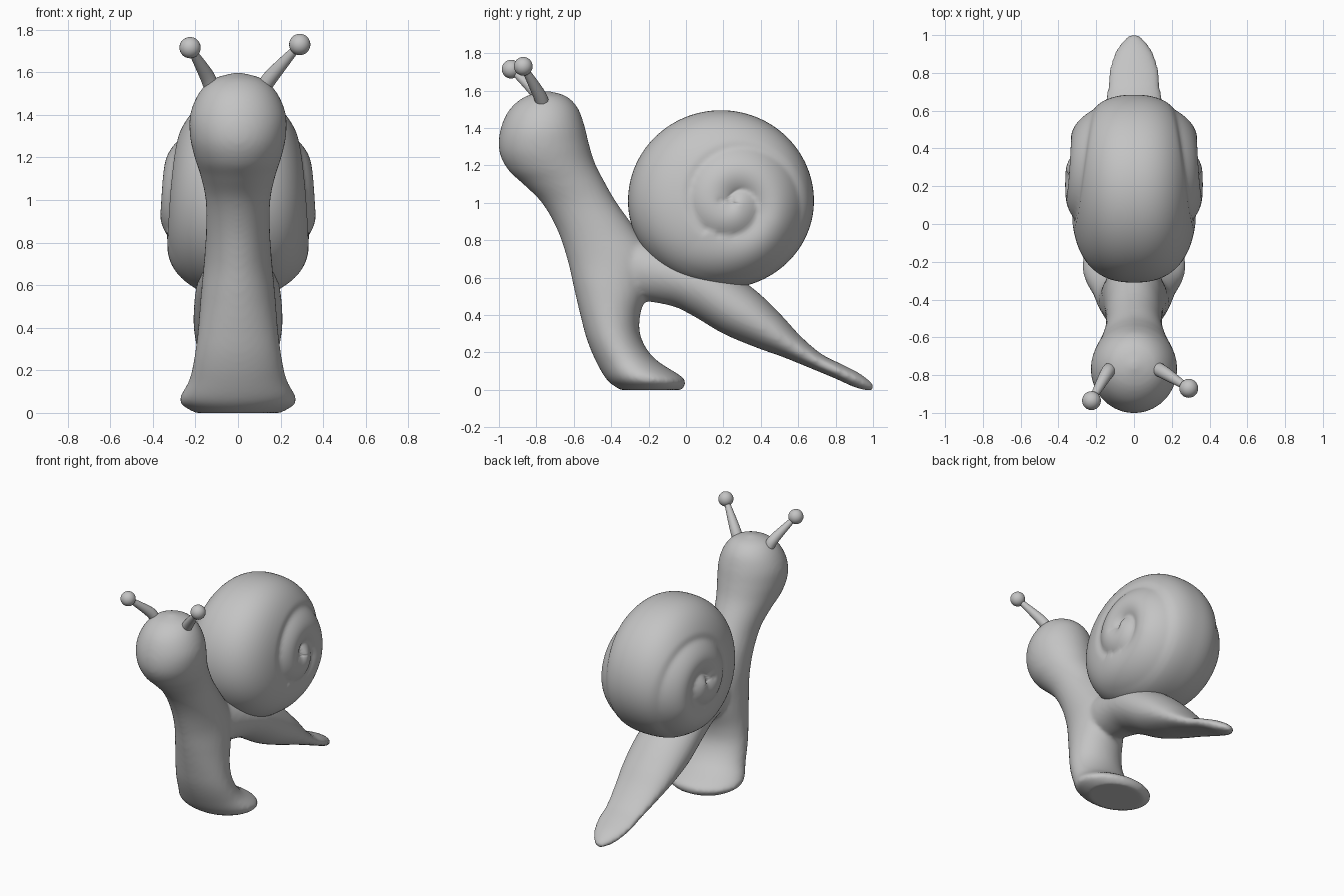
import bpy, bmesh, math
from mathutils import Vector

if "Cube" in bpy.data.objects:
    bpy.data.objects.remove(bpy.data.objects["Cube"])

grey = bpy.data.materials.new("plain grey")
grey.diffuse_color = (0.55, 0.55, 0.55, 1)
grey.use_nodes = True
grey.node_tree.nodes["Principled BSDF"].inputs["Base Color"].default_value = grey.diffuse_color


def make_object(name, bm):
    bmesh.ops.recalc_face_normals(bm, faces=bm.faces)
    mesh = bpy.data.meshes.new(name)
    bm.to_mesh(mesh)
    bm.free()
    mesh.materials.append(grey)
    for p in mesh.polygons:
        p.use_smooth = True
    ob = bpy.data.objects.new(name, mesh)
    bpy.context.collection.objects.link(ob)
    return ob


def bridge(bm, rings):
    n = len(rings[0])
    for a, b in zip(rings, rings[1:]):
        for i in range(n):
            j = (i + 1) % n
            bm.faces.new((a[i], a[j], b[j], b[i]))


def refine(rows, steps=5):
    """Catmull-Rom interpolation between rows of numbers."""
    out = []
    for i in range(len(rows) - 1):
        p0, p1, p2 = rows[max(i - 1, 0)], rows[i], rows[i + 1]
        p3 = rows[min(i + 2, len(rows) - 1)]
        for k in range(steps):
            t = k / steps
            out.append([0.5 * (2 * b + (c - a) * t + (2 * a - 5 * b + 4 * c - d) * t * t
                               + (3 * b - a - 3 * c + d) * t ** 3)
                        for a, b, c, d in zip(p0, p1, p2, p3)])
    return out + [list(rows[-1])]


def loft(bm, rows, n=40):
    """Elliptical sections: y, z of one side, y, z of the other, half width."""
    rings = []
    for y0, z0, y1, z1, w in refine(rows):
        ring = []
        for i in range(n):
            a = math.tau * i / n
            c, s = 0.5 + 0.5 * math.cos(a), math.sin(a)
            ring.append(bm.verts.new((w * s, y1 + (y0 - y1) * c, z1 + (z0 - z1) * c)))
        rings.append(ring)
    bridge(bm, rings)
    bm.faces.new(rings[0])
    bm.faces.new(rings[-1])


# Body: head, neck and foot as one column, tail as a second loft, fused
column = [
    (-0.77, 1.597, -0.73, 1.597, 0.02), (-0.87, 1.563, -0.64, 1.57, 0.12),
    (-0.95, 1.49, -0.58, 1.51, 0.185), (-0.995, 1.38, -0.545, 1.42, 0.225),
    (-0.997, 1.27, -0.52, 1.32, 0.225), (-0.95, 1.175, -0.49, 1.22, 0.203),
    (-0.87, 1.10, -0.44, 1.12, 0.175), (-0.77, 1.00, -0.37, 1.00, 0.152),
    (-0.69, 0.86, -0.27, 0.86, 0.150), (-0.635, 0.70, -0.18, 0.72, 0.160),
    (-0.60, 0.55, -0.20, 0.55, 0.175), (-0.565, 0.40, -0.245, 0.40, 0.187),
    (-0.53, 0.27, -0.24, 0.28, 0.203), (-0.48, 0.15, -0.165, 0.165, 0.228),
    (-0.42, 0.05, -0.01, 0.06, 0.275), (-0.35, 0.0, -0.02, 0.0, 0.20)]
tail = [
    (-0.35, 0.85, -0.40, 0.50, 0.13), (-0.15, 0.78, -0.10, 0.455, 0.17),
    (0.10, 0.72, 0.03, 0.40, 0.20), (0.35, 0.55, 0.20, 0.30, 0.21),
    (0.50, 0.41, 0.38, 0.225, 0.195), (0.61, 0.29, 0.52, 0.175, 0.17),
    (0.72, 0.195, 0.68, 0.11, 0.143), (0.82, 0.143, 0.80, 0.06, 0.132),
    (0.92, 0.093, 0.90, 0.015, 0.10), (0.985, 0.045, 0.97, -0.003, 0.05),
    (1.007, 0.02, 1.005, 0.0, 0.012)]
bm = bmesh.new()
loft(bm, column)
loft(bm, tail)
body = make_object("body", bm)
fuse = body.modifiers.new("fuse", 'REMESH')
fuse.mode = 'VOXEL'
fuse.voxel_size = 0.014
fuse.use_smooth_shade = True
soft = body.modifiers.new("soften", 'SMOOTH')
soft.factor = 0.5
soft.iterations = 8


# Shell: rounded disc whose two sides carry a raised spiral coil
def coil(y, z):
    dy, dz = y - 0.26, z - 1.0
    turn = ((math.degrees(math.atan2(dz, dy)) - 225) / 360) % 1
    v = (0.43 - 0.227 * turn - math.hypot(dy, dz)) / 0.227
    if v < -0.2:
        return 0
    fade = min(1, (turn + max(0, math.floor(v))) / 0.3)
    if v < 0:
        return -0.012 * fade * (1 + v / 0.2)
    return fade * (0.042 * math.sin(math.pi * (v % 1)) ** 0.8 - 0.012)


bm = bmesh.new()
N, M = 128, 44
rim = None
for side in (-1, 1):
    rings = []
    for k in range(M):
        t = math.sin(math.pi / 2 * (1 - k / M))
        ring = []
        for i in range(N):
            a = math.tau * i / N
            y = 0.187 + 0.497 * t * math.cos(a)
            z = 1.01 + (0.485 if math.sin(a) > 0 else 0.47) * t * math.sin(a)
            x = 0.33 * max(0, 1 - t ** 3) ** 0.42 * (1 - 0.2 * (z - 1.01))
            if t < 0.95:
                x += coil(y, z)
            ring.append(Vector((side * x, y, z)))
        if k == 0 and rim:
            rings.append(rim)
        else:
            rings.append([bm.verts.new(p) for p in ring])
    rim = rings[0]
    bridge(bm, rings)
    hub = bm.verts.new((side * 0.335, 0.187, 1.01))
    for i in range(N):
        bm.faces.new((rings[-1][i], rings[-1][(i + 1) % N], hub))
for _ in range(2):
    bmesh.ops.smooth_vert(bm, verts=bm.verts, factor=0.4,
                          use_axis_x=True, use_axis_y=False, use_axis_z=False)
make_object("shell", bm)


# Eye stalks: bent tapering tubes with a ball on each tip
def stalk(side, base, bend, tip):
    bm = bmesh.new()
    path = refine([base + (0.036,), bend + (0.034,), tip + (0.016,)], 6)
    axis = (Vector(tip) - Vector(base)).normalized()
    u = axis.orthogonal().normalized()
    w = axis.cross(u)
    rings = []
    for x, y, z, r in path:
        rings.append([bm.verts.new(Vector((x, y, z)) + r * (
            math.cos(math.tau * i / 20) * u + math.sin(math.tau * i / 20) * w))
            for i in range(20)])
    bridge(bm, rings)
    bm.faces.new(rings[0])
    bm.faces.new(rings[-1])
    make_object(side + "_eye_stalk", bm)
    bm = bmesh.new()
    bmesh.ops.create_uvsphere(bm, u_segments=24, v_segments=16, radius=0.05)
    bmesh.ops.translate(bm, verts=bm.verts, vec=tip)
    make_object(side + "_eye", bm)


stalk("right", (0.12, -0.765, 1.53), (0.165, -0.79, 1.59), (0.29, -0.87, 1.73))
stalk("left", (-0.125, -0.765, 1.53), (-0.15, -0.80, 1.59), (-0.225, -0.935, 1.715))
